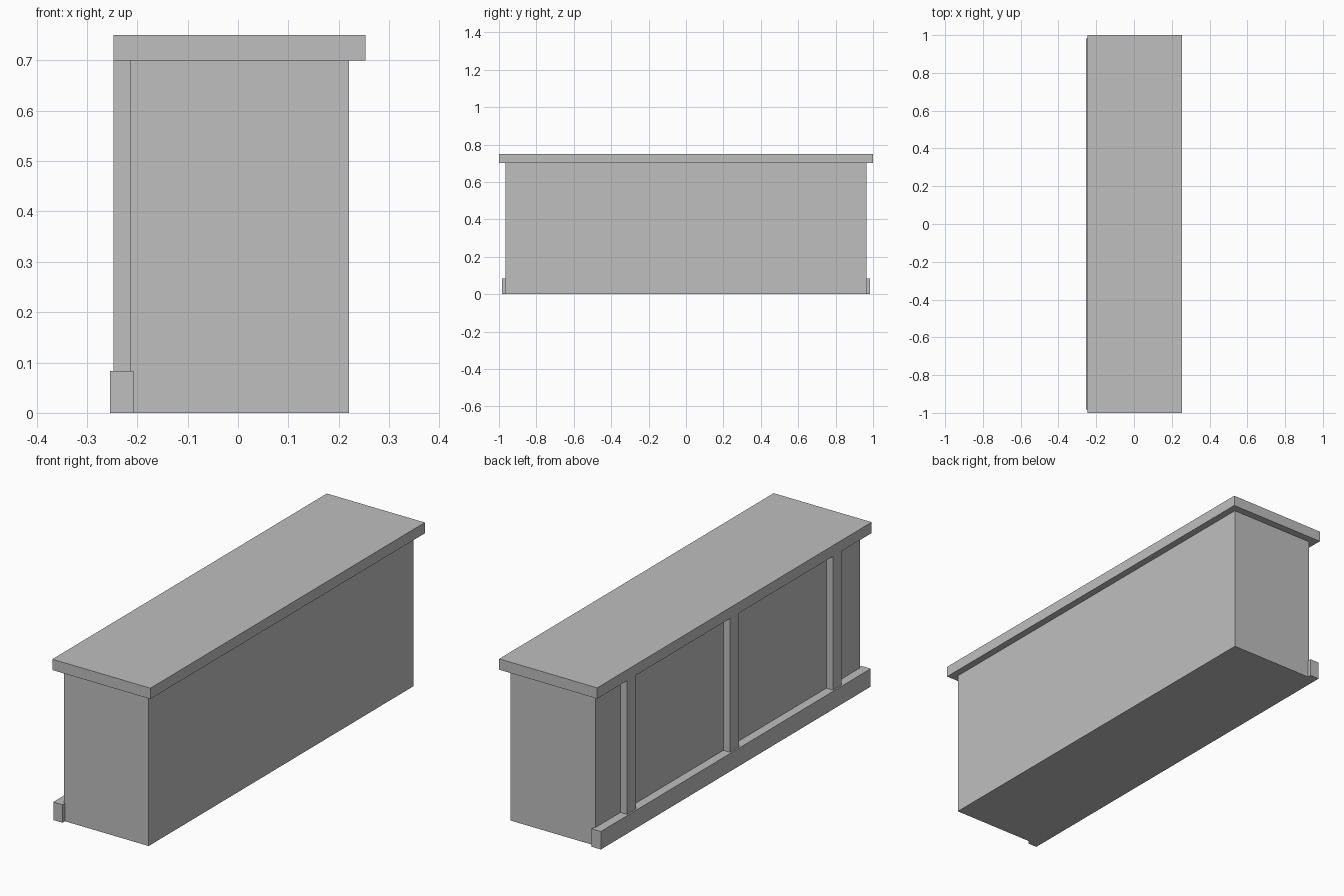
import bpy

if "Cube" in bpy.data.objects:
    bpy.data.objects.remove(bpy.data.objects["Cube"])

# One plain grey for every part
grey = bpy.data.materials.new("plain_grey")
grey.diffuse_color = (0.52, 0.52, 0.52, 1)
grey.use_nodes = True
grey.node_tree.nodes["Principled BSDF"].inputs["Base Color"].default_value = grey.diffuse_color


def box(name, x, y, z):
    """Box from (min, max) ranges on each axis."""
    bpy.ops.mesh.primitive_cube_add(size=1)
    ob = bpy.context.object
    ob.name = name
    ranges = (x, y, z)
    for v in ob.data.vertices:
        v.co = [r[0] if c < 0 else r[1] for c, r in zip(v.co, ranges)]
    ob.data.materials.append(grey)
    return ob


# Counter body and overhanging top
box("counter_body", (-0.213, 0.22), (-0.965, 0.965), (0, 0.70))
box("counter_top", (-0.247, 0.253), (-1, 1), (0.70, 0.75))

# Base rail along the panelled side, wrapping slightly past the ends
box("base_rail", (-0.254, -0.207), (-0.983, 0.983), (0, 0.083))

# Upright battens between rail and top
for i, y in enumerate((-0.75, 0, 0.75)):
    box(f"batten_{i + 1}", (-0.247, -0.213), (y - 0.032, y + 0.032), (0.083, 0.70))
